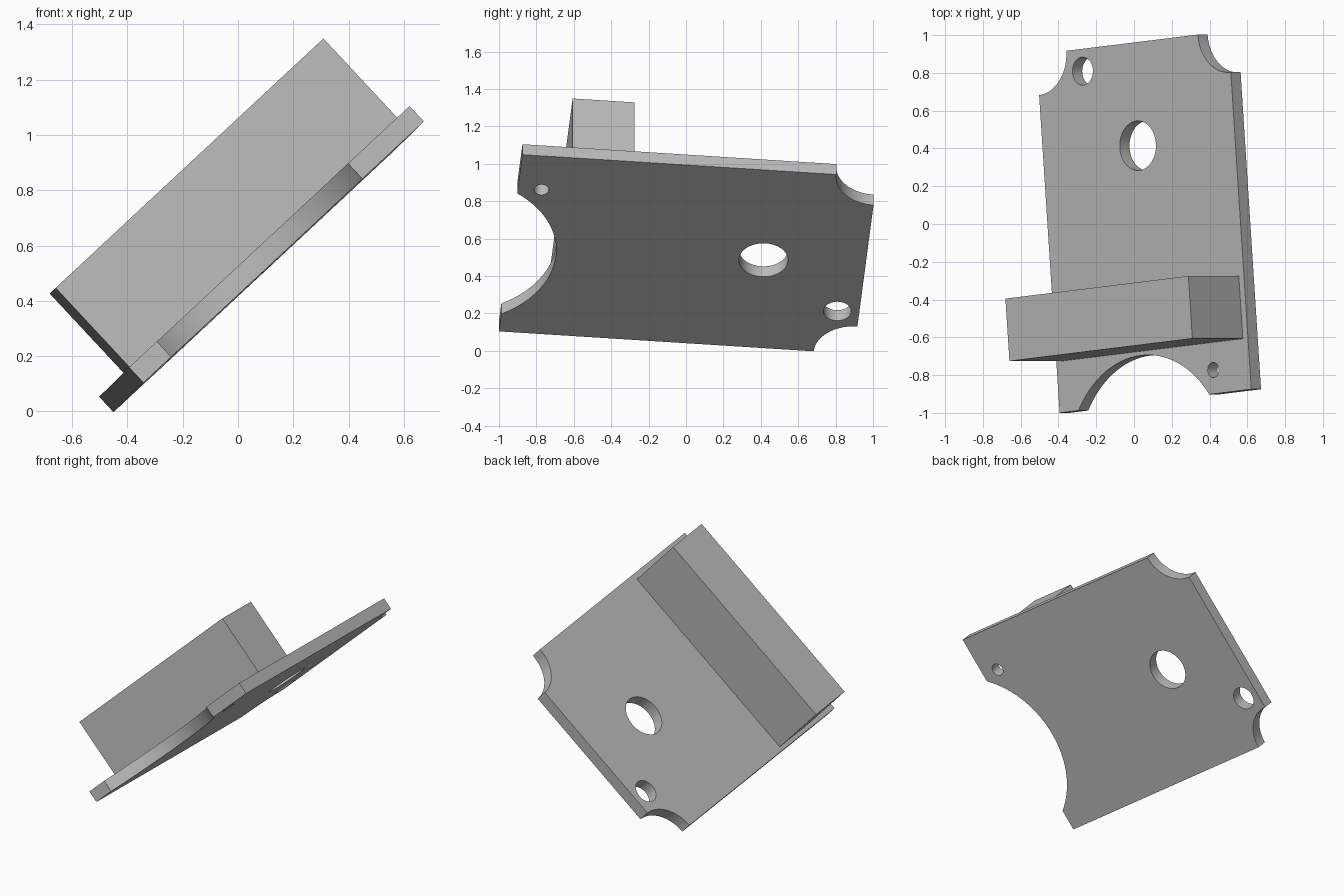
import bpy, bmesh
from mathutils import Vector, Matrix

if "Cube" in bpy.data.objects:
    bpy.data.objects.remove(bpy.data.objects["Cube"])

# Single grey material
grey = bpy.data.materials.new("plain_grey")
grey.use_nodes = True
grey.diffuse_color = (0.5, 0.5, 0.5, 1)
grey.node_tree.nodes["Principled BSDF"].inputs["Base Color"].default_value = (0.5, 0.5, 0.5, 1)

# Tilted part frame: u across the plate, v along it, n out of its face
u = Vector((0.729, 0.09, 0.679)).normalized()
v = Vector((-0.062, 0.996, -0.061))
v = (v - u * v.dot(u)).normalized()
n = u.cross(v)
FRAME = Matrix.Translation((-0.342, -1.0, 0.104)) @ Matrix((u, v, n)).transposed().to_4x4()

WIDTH, LENGTH, THICK = 1.392, 1.905, 0.076


def make_object(name, bm):
    mesh = bpy.data.meshes.new(name)
    bm.to_mesh(mesh)
    bm.free()
    mesh.materials.append(grey)
    obj = bpy.data.objects.new(name, mesh)
    bpy.context.collection.objects.link(obj)
    obj.matrix_world = FRAME
    return obj


def box(name, low, high):
    low, high = Vector(low), Vector(high)
    bm = bmesh.new()
    place = Matrix.Translation((low + high) / 2) @ Matrix.Diagonal((high - low).to_4d())
    place[3][3] = 1
    bmesh.ops.create_cube(bm, size=1, matrix=place)
    return make_object(name, bm)


plate = box("base_plate", (0, 0, 0), (WIDTH, LENGTH, THICK))
box("raised_block", (0.026, 0.272, THICK), (1.355, 0.604, THICK + 0.392))

# Round cut-outs: centre across, centre along, radius
cuts = [
    (0.612, -0.326, 0.576),    # wide front scallop
    (0, LENGTH, 0.216),        # back corner notches
    (WIDTH, LENGTH, 0.22),
    (0.688, 1.358, 0.131),     # large hole
    (0.325, 1.787, 0.074),     # medium hole
    (1.127, 0.126, 0.04),      # small hole
]
bm = bmesh.new()
for x, y, r in cuts:
    bmesh.ops.create_cone(bm, cap_ends=True, segments=96, radius1=r, radius2=r, depth=0.5,
                          matrix=Matrix.Translation((x, y, THICK / 2)))
cutter = make_object("plate_cutter", bm)
cutter.hide_render = True

# Cut the plate and discard the helper
bpy.ops.object.select_all(action="DESELECT")
plate.select_set(True)
bpy.context.view_layer.objects.active = plate
mod = plate.modifiers.new("cutouts", "BOOLEAN")
mod.operation = "DIFFERENCE"
mod.solver = "EXACT"
mod.object = cutter
bpy.context.view_layer.update()
bpy.ops.object.modifier_apply(modifier=mod.name)
bpy.data.objects.remove(cutter)
bpy.ops.object.shade_smooth_by_angle()
